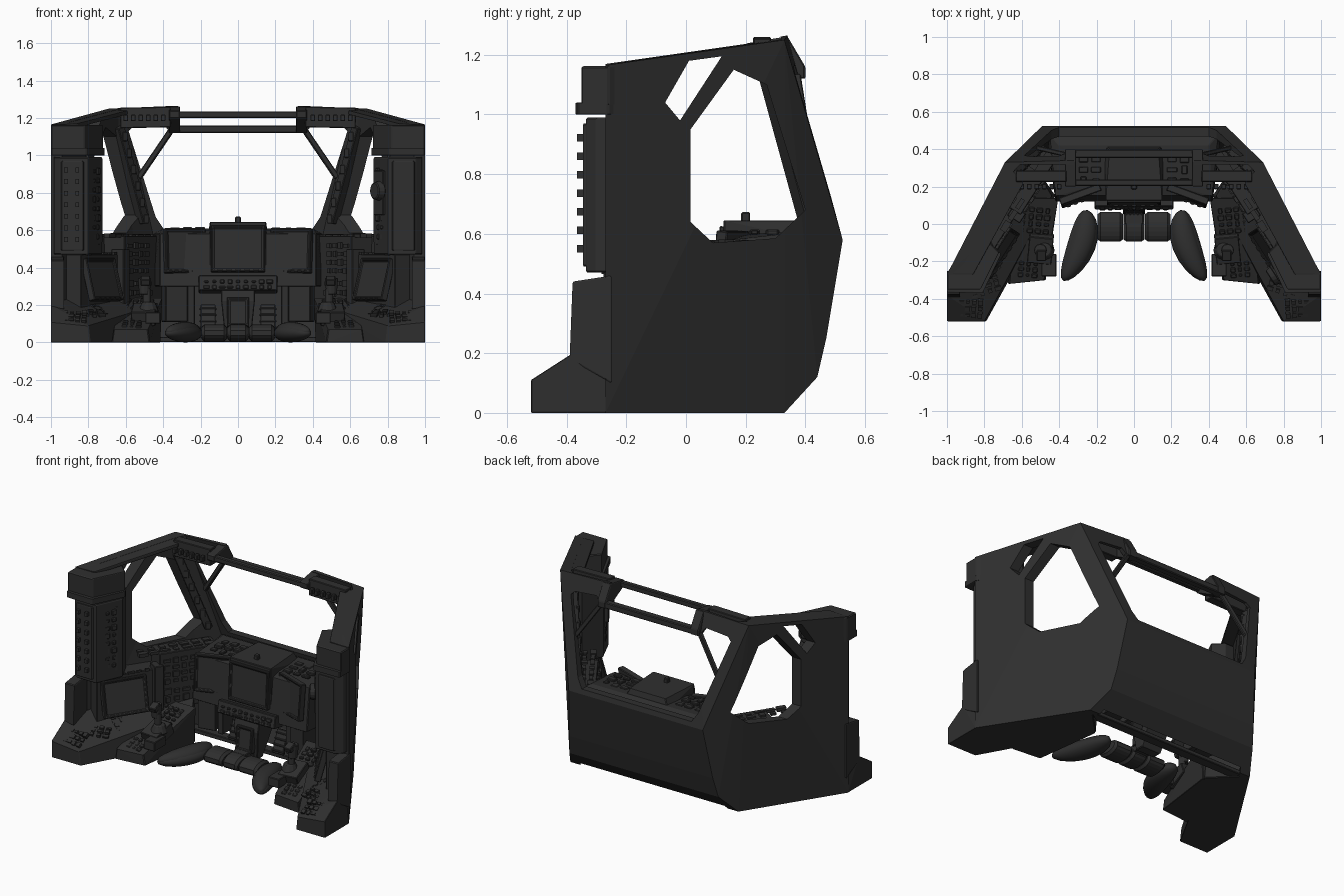
import bpy, bmesh, random
from math import pi
from mathutils import Matrix, Vector

random.seed(4)
if "Cube" in bpy.data.objects:
    bpy.data.objects.remove(bpy.data.objects["Cube"])

GREY = (0.028, 0.028, 0.028, 1)
mat = bpy.data.materials.new("dark grey")
mat.use_nodes = True
mat.diffuse_color = GREY
mat.node_tree.nodes["Principled BSDF"].inputs["Base Color"].default_value = GREY

# Frame along the +x wall: local x runs rearward, local -y faces the pilot
WALL = Matrix.Translation((1, -0.27, 0)) @ Matrix.Rotation(-1.0, 4, 'Z')


def place(x, y, z, turn=0, tilt=0):
    return Matrix.Translation((x, y, z)) @ Matrix.Rotation(turn, 4, 'Z') @ Matrix.Rotation(tilt, 4, 'X')


def wall(s, off, z, tilt=0):
    return WALL @ place(-s, -off, z, 0, tilt)


def box(bm, m, size):
    return bmesh.ops.create_cube(bm, size=1, matrix=m @ Matrix.Diagonal((*size, 1)))["verts"]


def wbox(bm, s0, s1, o0, o1, z0, z1):
    return box(bm, wall((s0 + s1) / 2, (o0 + o1) / 2, (z0 + z1) / 2), (s1 - s0, o1 - o0, z1 - z0))


def beam(bm, a, b, w, d):
    a, b = Vector(a), Vector(b)
    q = (b - a).to_track_quat('Z', 'Y').to_matrix().to_4x4()
    box(bm, Matrix.Translation((a + b) / 2) @ q, (w, d, (b - a).length))


def screen(bm, m, w, h, d=0.04):
    # bezel with a recessed display and a row of keys below it
    verts = box(bm, m, (w, d, h))
    front = m.to_3x3() @ Vector((0, -1, 0))
    bm.normal_update()
    face = max({f for v in verts for f in v.link_faces}, key=lambda f: f.normal.dot(front))
    bmesh.ops.inset_region(bm, faces=[face], thickness=0.018, depth=0)
    bmesh.ops.inset_region(bm, faces=[face], thickness=0.005, depth=-0.01)
    for i in range(5):
        box(bm, m @ place((i - 2) * w / 6, -d / 2, 0.009 - h / 2), (w / 10, 0.012, 0.01))


def keys(bm, m, w, h, nx, nz, depth=0.015):
    # grid of keys and switches of varied size on a panel's local -y face
    for i in range(nx):
        for j in range(nz):
            k = random.uniform(0.45, 0.85)
            size = (w / nx * k, depth * random.uniform(0.6, 1.6), h / nz * random.uniform(0.4, 0.8))
            box(bm, m @ place(((i + 0.5) / nx - 0.5) * w, 0, ((j + 0.5) / nz - 0.5) * h), size)


def hull(bm, pts):
    vs = [bm.verts.new(p) for p in pts]
    out = bmesh.ops.convex_hull(bm, input=vs)
    bmesh.ops.delete(bm, geom=list({g for g in out["geom_interior"] if isinstance(g, bmesh.types.BMVert)}), context='VERTS')


def slab(bm, plan, z0, z1):
    hull(bm, [(x, y, z) for x, y in plan for z in (z0, z1)])


def both(pts):
    return [(s * x, y, z) for x, y, z in pts for s in (1, -1)]


def prism(bm, pts, axis, lo, hi):
    rings = []
    for c in (lo, hi):
        rings.append([bm.verts.new((c, a, b) if axis == 'X' else (a, c, b)) for a, b in pts])
    bm.faces.new(rings[0])
    bm.faces.new(rings[1])
    for i in range(len(pts)):
        j = (i + 1) % len(pts)
        bm.faces.new((rings[0][i], rings[0][j], rings[1][j], rings[1][i]))
    bmesh.ops.recalc_face_normals(bm, faces=bm.faces)


def part(name, build, mirror=False, smooth=False, bevel=0):
    bm = bmesh.new()
    build(bm)
    if mirror:
        g = bmesh.ops.duplicate(bm, geom=bm.verts[:] + bm.edges[:] + bm.faces[:])["geom"]
        for v in g:
            if isinstance(v, bmesh.types.BMVert):
                v.co.x *= -1
        bmesh.ops.reverse_faces(bm, faces=[f for f in g if isinstance(f, bmesh.types.BMFace)])
    me = bpy.data.meshes.new(name)
    bm.to_mesh(me)
    bm.free()
    me.materials.append(mat)
    ob = bpy.data.objects.new(name, me)
    bpy.context.collection.objects.link(ob)
    if smooth:
        me.shade_smooth()
    if bevel:
        mod = ob.modifiers.new("bevel", 'BEVEL')
        mod.width, mod.segments = bevel, 1
    return ob


# Thin outer shell, hollowed and pierced by the windows
shell = part("shell", lambda b: hull(b, both([
    (0.615, 0.33, 0), (1, -0.27, 0), (0.545, 0.44, 0.12), (0.525, 0.47, 0.25), (0.49, 0.525, 0.58),
    (0.69, 0.33, 1.25), (0.33, 0.34, 1.265), (1, -0.27, 1.165)])))
hollow = lambda b: hull(b, both([
    (0.56, 0.29, -0.1), (0.50, 0.40, 0.12), (0.455, 0.475, 0.58), (0.64, 0.285, 1.17), (0.64, 0.285, 1.4),
    (0.94, -0.27, -0.1), (0.94, -0.27, 1.4), (0.94, -0.7, -0.1), (0.94, -0.7, 1.4)]))
side_window = [(0.015, 0.95), (0.015, 0.64), (0.09, 0.57), (0.3, 0.585), (0.4, 0.68), (0.27, 1.10), (0.16, 1.15)]
quarter_light = [(-0.07, 1.04), (-0.02, 0.98), (0.12, 1.195), (0.01, 1.18)]
half = [(0.40, 0.61), (0.44, 0.67), (0.585, 1.13), (0.56, 1.155), (0.40, 1.17), (0.37, 1.13), (0.32, 1.13), (0.32, 1.35)]
windscreen = half + [(-x, z) for x, z in reversed(half)]
cutters = [part("hollow_cutter", hollow),
           part("side_window_cutter", lambda b: prism(b, side_window, 'X', -1.3, 1.3)),
           part("quarter_light_cutter", lambda b: prism(b, quarter_light, 'X', -1.3, 1.3)),
           part("windscreen_cutter", lambda b: prism(b, windscreen, 'Y', 0.15, 0.8))]
for c in cutters:
    mod = shell.modifiers.new(c.name, 'BOOLEAN')
    mod.operation, mod.solver, mod.object = 'DIFFERENCE', 'EXACT', c
bpy.context.view_layer.update()
shell.data = bpy.data.meshes.new_from_object(shell.evaluated_get(bpy.context.evaluated_depsgraph_get()))
shell.modifiers.clear()
for c in cutters:
    bpy.data.objects.remove(c)


# Header rails with end brackets, and windscreen struts
def rails(b):
    beam(b, (-0.35, 0.22, 1.218), (0.35, 0.22, 1.218), 0.035, 0.035)
    beam(b, (-0.34, 0.375, 1.14), (0.34, 0.375, 1.14), 0.045, 0.04)
    for s in (1, -1):
        beam(b, (s * 0.53, 0.41, 0.88), (s * 0.36, 0.37, 1.13), 0.025, 0.03)
        hull(b, [(s * x, y, z) for x in (0.31, 0.37) for y, z in
                 [(0.2, 1.2), (0.2, 1.238), (0.34, 1.262), (0.4, 1.16), (0.4, 1.12), (0.35, 1.12)]])
part("header_rails", rails, bevel=0.005)


# Roof flange and pillar ribs
def ribs(b):
    roof = [(0.97, -0.27), (0.68, 0.32), (0.86, -0.27), (0.59, 0.22)]
    hull(b, [(x, y, 1.164 - t + 0.038 * (1 - x) + 0.122 * (y + 0.27)) for x, y in roof for t in (0, 0.02)])
    beam(b, (0.505, 0.41, 0.64), (0.64, 0.27, 1.15), 0.05, 0.05)
    beam(b, (0.63, 0.255, 1.2), (0.36, 0.255, 1.205), 0.06, 0.11)
    for i in range(6):
        p = Vector((0.495, 0.395, 0.66)).lerp(Vector((0.61, 0.275, 1.1)), i / 5)
        box(b, place(*p, -0.6), (0.035, 0.025, 0.05))
        box(b, place(0.4 + i * 0.04, 0.2, 1.2), (0.025, 0.03, 0.035))
part("frame_ribs", ribs, mirror=True, bevel=0.004)


# Upper side cabinets and top caps
def cabinets(b):
    slab(b, [(0.985, -0.26), (0.985, -0.30), (0.95, -0.335), (0.80, -0.335), (0.725, -0.17), (0.79, -0.04), (0.86, -0.05)], 0.47, 0.99)
    slab(b, [(0.97, -0.30), (0.94, -0.345), (0.83, -0.345), (0.8, -0.3)], 0.49, 0.97)
    slab(b, [(1, -0.26), (1, -0.35), (0.82, -0.35), (0.72, -0.15), (0.78, -0.09), (0.87, -0.09)], 1.03, 1.162)
    slab(b, [(1, -0.26), (1, -0.365), (0.81, -0.37), (0.71, -0.16), (0.78, -0.1), (0.87, -0.1)], 1.0, 1.04)
    wbox(b, 0.05, 0.2, 0.15, 0.185, 0.52, 0.95)
    keys(b, wall(0.15, 0.187, 0.74), 0.09, 0.4, 2, 8)
part("side_cabinets", cabinets, mirror=True, bevel=0.008)


# Rows of levers on the -x cabinet, grab unit on the +x cabinet
def levers(b):
    for i in range(7):
        for x in (-0.92, -0.86):
            box(b, place(x, -0.35, 0.55 + i * 0.062), (0.02, 0.03, 0.025))
part("switch_levers", levers)


def grab(b):
    wbox(b, 0.09, 0.19, 0.18, 0.21, 0.68, 0.92)
    bmesh.ops.create_cone(b, cap_ends=True, segments=16, radius1=0.055, radius2=0.045, depth=0.04,
                          matrix=wall(0.13, 0.22, 0.81, pi / 2))
part("grab_unit", grab, bevel=0.005)


# Side consoles: sloped base, rear post, angled displays and key panels
def consoles(b):
    hull(b, [(1, -0.27, 0), (1, -0.52, 0), (0.79, -0.52, 0), (0.6, -0.17, 0), (0.42, 0.15, 0), (0.57, 0.3, 0),
             (1, -0.52, 0.11), (0.8, -0.52, 0.09), (1, -0.38, 0.2), (0.62, -0.15, 0.12), (0.44, 0.15, 0.2),
             (0.97, -0.25, 0.24), (0.55, 0.34, 0.3)])
    hull(b, [(x, y, z) for x in (0.93, 1) for y, z in
             [(-0.25, 0.1), (-0.39, 0.18), (-0.36, 0.38), (-0.38, 0.44), (-0.25, 0.46)]])
    wbox(b, 0.08, 0.5, 0.0, 0.14, 0.15, 0.47)
    wbox(b, 0.48, 0.86, 0.02, 0.16, 0.2, 0.57)
    screen(b, wall(0.25, 0.165, 0.335, -0.25), 0.29, 0.23)
    wbox(b, 0.44, 0.5, 0.1, 0.18, 0.2, 0.5)
part("side_consoles", consoles, mirror=True, bevel=0.004)


def console_keys(b):
    keys(b, wall(0.61, 0.162, 0.45), 0.22, 0.18, 4, 4)
    keys(b, wall(0.25, 0.145, 0.475), 0.36, 0.025, 7, 1)
    keys(b, wall(0.62, 0.165, 0.29), 0.24, 0.1, 4, 2)
    keys(b, place(0.89, -0.45, 0.135, 0.05, -1.05), 0.17, 0.12, 5, 3)
    keys(b, place(0.82, -0.34, 0.155, -0.3, -1.25), 0.22, 0.1, 5, 3)
    keys(b, place(0.69, -0.13, 0.17, -1.0, -1.1), 0.24, 0.12, 6, 4)
    keys(b, wall(0.6, 0.1, 0.57, -pi / 2), 0.5, 0.1, 7, 2)
part("console_keys", console_keys, mirror=True)


# Inner consoles carrying the control sticks
def inner_console(b):
    hull(b, [(x + 0.13 * (0.1 - y), y, z) for x, y, z in
             [(0.42, -0.3, 0), (0.62, -0.32, 0), (0.42, 0.14, 0), (0.62, 0.14, 0), (0.43, -0.3, 0.07),
              (0.61, -0.32, 0.07), (0.41, 0.14, 0.24), (0.62, 0.14, 0.24)]])
    keys(b, place(0.585, -0.24, 0.095, 0.1, -1.2), 0.15, 0.1, 4, 3)
    keys(b, place(0.53, 0.02, 0.2, 0.1, -1.2), 0.17, 0.16, 4, 4)
    box(b, place(0.5, -0.13, 0.15, 0.1, 0.35), (0.13, 0.15, 0.08))
part("inner_consoles", inner_console, mirror=True, bevel=0.004)


def stick(b):
    for z, r1, r2, d in [(0.19, 0.055, 0.035, 0.05), (0.24, 0.022, 0.022, 0.1), (0.3, 0.028, 0.035, 0.09)]:
        bmesh.ops.create_cone(b, cap_ends=True, segments=12, radius1=r1, radius2=r2, depth=d,
                              matrix=place(0.48 + (z - 0.2) * 0.2, -0.14, z))
    box(b, place(0.495, -0.165, 0.33, 0, 0.4), (0.05, 0.06, 0.035))
    box(b, place(0.455, -0.22, 0.13), (0.08, 0.12, 0.06))
part("control_sticks", stick, mirror=True, bevel=0.004)


# Instrument panel with central and angled displays
def dash(b):
    hull(b, both([(0.16, 0.2, 0.3), (0.42, 0.12, 0.3), (0.46, 0.42, 0.3), (0.15, 0.22, 0.6),
                  (0.42, 0.15, 0.58), (0.45, 0.48, 0.58), (0.4, 0.42, 0.61)]))
    hull(b, both([(0.15, 0.13, 0.37), (0.15, 0.125, 0.645), (0.13, 0.4, 0.645), (0.16, 0.42, 0.58), (0.15, 0.3, 0.37)]))
    screen(b, place(0, 0.125, 0.5, 0, -0.06), 0.29, 0.25)
    for s in (1, -1):
        screen(b, place(s * 0.285, 0.15, 0.49, -0.35 * s, -0.08), 0.23, 0.24)
        keys(b, place(s * 0.27, 0.29, 0.605, 0, -pi / 2), 0.2, 0.18, 3, 3)
    box(b, place(0, 0.13, 0.31, 0, -0.2), (0.42, 0.09, 0.08))
    keys(b, place(0, 0.083, 0.31, 0, -0.2), 0.38, 0.06, 9, 2)
    box(b, place(0, 0.2, 0.65), (0.03, 0.03, 0.045))
part("instrument_panel", dash, bevel=0.004)


# Centre pedestal, pedals, knee panels and front sill; the floor is open
def footwell(b):
    hull(b, both([(0.59, 0.315, 0.002), (0.5, 0.25, 0.002), (0.59, 0.315, 0.03), (0.5, 0.25, 0.03)]))
    hull(b, both([(0.09, 0.08, 0.22), (0.09, 0.1, 0.3), (0.07, 0.1, 0.03), (0.07, 0.16, 0.03), (0.09, 0.3, 0.3)]))
    screen(b, place(0, 0.08, 0.16, 0, -0.12), 0.12, 0.16)
    for s in (1, -1):
        box(b, place(s * 0.16, 0.22, 0.13, 0, -0.4), (0.08, 0.025, 0.15))
        for i in range(4):
            box(b, place(s * 0.16, 0.19 + i * 0.015, 0.08 + i * 0.033, 0, -0.4), (0.09, 0.02, 0.012))
        box(b, place(s * 0.25, 0.25, 0.2), (0.04, 0.16, 0.22))
        box(b, place(s * 0.34, 0.2, 0.21, -0.2 * s), (0.12, 0.12, 0.2))
    box(b, place(0, 0.06, 0.07), (0.1, 0.12, 0.05))
part("footwell", footwell, bevel=0.004)


# Seat front: three centre rolls and curved thigh pads
def rolls(b):
    for x, w in ((-0.127, 0.135), (0, 0.11), (0.127, 0.135)):
        bmesh.ops.create_cone(b, cap_ends=True, segments=20, radius1=0.083, radius2=0.083, depth=w,
                              matrix=place(x, -0.015, 0.05) @ Matrix.Diagonal((1, 1, 0.55, 1)) @ Matrix.Rotation(pi / 2, 4, 'Y'))
part("seat_rolls", rolls, bevel=0.015)


def pads(b):
    for w, z in ((0.065, 0.06), (0.075, 0.05)):
        bmesh.ops.create_uvsphere(b, u_segments=20, v_segments=12, radius=1,
                                  matrix=place(0.295, -0.115, z, 0.33) @ Matrix.Diagonal((w, 0.2, 0.05, 1)))
    for v in b.verts:
        v.co.x += 0.9 * (v.co.y + 0.115) ** 2 - 0.015
part("thigh_pads", pads, mirror=True, smooth=True)
